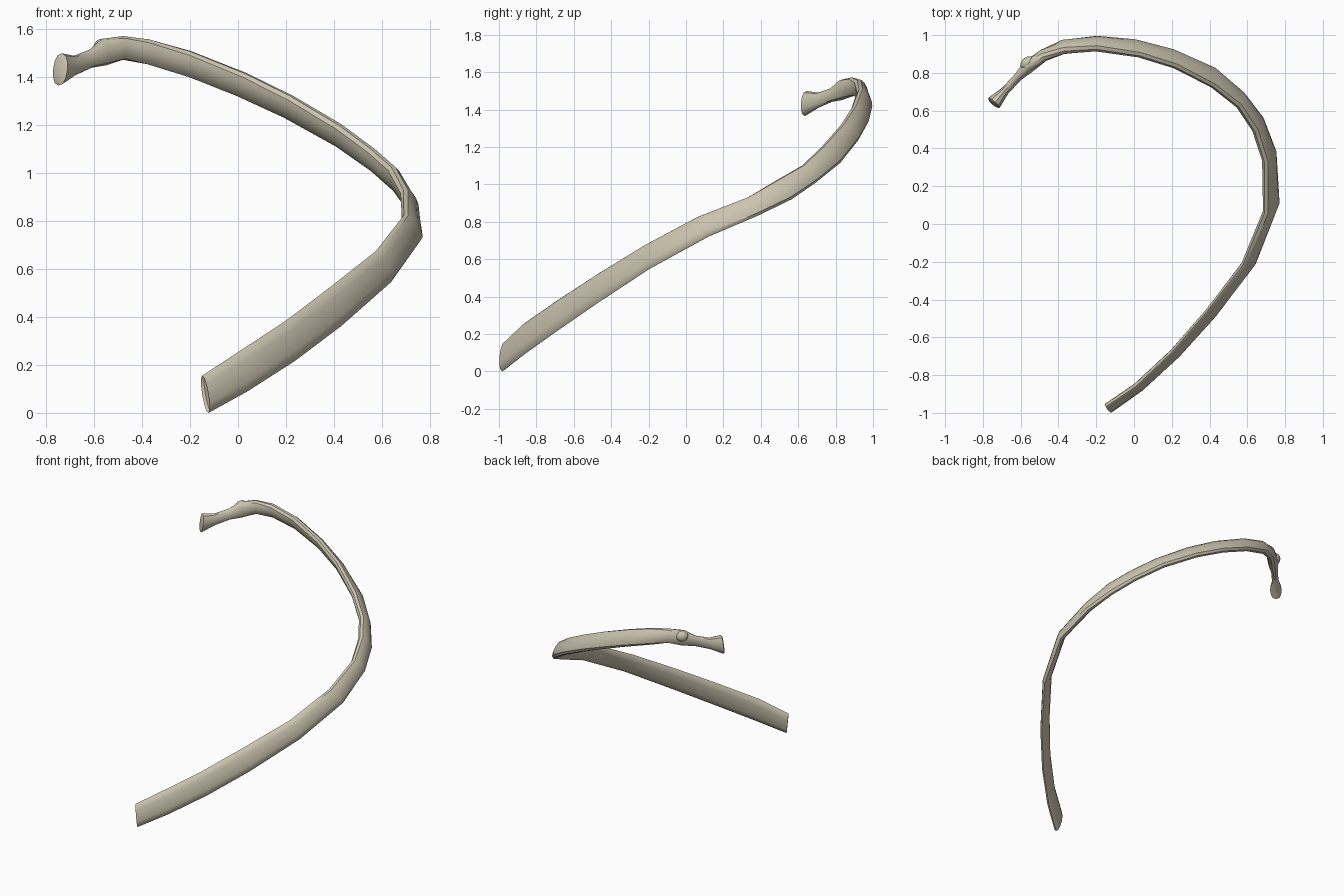
import bpy, bmesh, math
from mathutils import Vector

bone = bpy.data.materials.new("bone ivory")
bone.diffuse_color = (0.60, 0.55, 0.43, 1)

# Stations along the curved shaft: upper edge xyz, lower edge xyz, thickness
STATIONS = [
    (-0.150, -0.968, 0.155, -0.123, -0.983, 0.000, 0.050),
    (0.010, -0.860, 0.260, 0.040, -0.865, 0.090, 0.050),
    (0.200, -0.680, 0.385, 0.235, -0.690, 0.215, 0.048),
    (0.385, -0.465, 0.525, 0.428, -0.480, 0.360, 0.048),
    (0.575, -0.220, 0.675, 0.638, -0.200, 0.545, 0.052),
    (0.692, 0.060, 0.825, 0.762, 0.120, 0.720, 0.055),
    (0.690, 0.330, 0.930, 0.742, 0.390, 0.835, 0.060),
    (0.640, 0.490, 1.025, 0.672, 0.565, 0.920, 0.060),
    (0.555, 0.620, 1.100, 0.570, 0.695, 1.010, 0.060),
    (0.420, 0.725, 1.200, 0.420, 0.825, 1.115, 0.060),
    (0.220, 0.830, 1.320, 0.200, 0.920, 1.235, 0.060),
    (0.030, 0.890, 1.415, 0.000, 0.970, 1.325, 0.060),
    (-0.200, 0.925, 1.508, -0.200, 0.985, 1.402, 0.062),
    (-0.370, 0.915, 1.558, -0.380, 0.960, 1.455, 0.065),
    (-0.480, 0.885, 1.572, -0.480, 0.900, 1.473, 0.065),
    (-0.570, 0.835, 1.560, -0.550, 0.830, 1.450, 0.070),
    (-0.620, 0.780, 1.515, -0.610, 0.775, 1.440, 0.045),
    (-0.685, 0.705, 1.490, -0.680, 0.705, 1.408, 0.045),
    (-0.735, 0.645, 1.500, -0.748, 0.637, 1.365, 0.080),
]
SIDES = 12
tops = [Vector(s[:3]) for s in STATIONS]
bottoms = [Vector(s[3:6]) for s in STATIONS]
centres = [(t + b) / 2 for t, b in zip(tops, bottoms)]


def soft(v, power=0.8):
    """Squares off an ellipse a little."""
    return math.copysign(abs(v) ** power, v)


bm = bmesh.new()
rings = []
last = len(STATIONS) - 1
for i, s in enumerate(STATIONS):
    tangent = centres[min(i + 1, last)] - centres[max(i - 1, 0)]
    half = (tops[i] - bottoms[i]) / 2
    normal = tangent.cross(half).normalized()
    ring = []
    for k in range(SIDES):
        a = math.tau * k / SIDES
        ring.append(bm.verts.new(centres[i] + half * math.cos(a)
                                 + normal * soft(math.sin(a)) * s[6] / 2))
    rings.append(ring)

# Skin between neighbouring sections
for r0, r1 in zip(rings, rings[1:]):
    for k in range(SIDES):
        n = (k + 1) % SIDES
        bm.faces.new((r0[k], r0[n], r1[n], r1[k]))

# Head gets a flat facet, the other end a shallow hollow
head = bm.faces.new(rings[-1])
socket = bm.faces.new(list(reversed(rings[0])))
bmesh.ops.recalc_face_normals(bm, faces=bm.faces[:])
bmesh.ops.inset_region(bm, faces=[socket], thickness=0.006, depth=-0.012)
bmesh.ops.inset_region(bm, faces=[head], thickness=0.012, depth=0.006)

mesh = bpy.data.meshes.new("rib_shaft")
bm.to_mesh(mesh)
bm.free()
mesh.materials.append(bone)
shaft = bpy.data.objects.new("rib_shaft", mesh)
bpy.context.collection.objects.link(shaft)


# Small bump on the outer side where the shaft meets the neck
bpy.ops.mesh.primitive_uv_sphere_add(segments=12, ring_count=8, radius=1,
                                     location=(-0.565, 0.853, 1.525))
bump = bpy.context.object
bump.name = "neck_bump"
bump.scale = (0.042, 0.030, 0.036)
bump.rotation_euler = (0, 0, math.radians(40))
bump.data.materials.append(bone)

for ob in (shaft, bump):
    bpy.ops.object.select_all(action='DESELECT')
    ob.select_set(True)
    bpy.context.view_layer.objects.active = ob
    bpy.ops.object.shade_smooth_by_angle(angle=math.radians(40))
